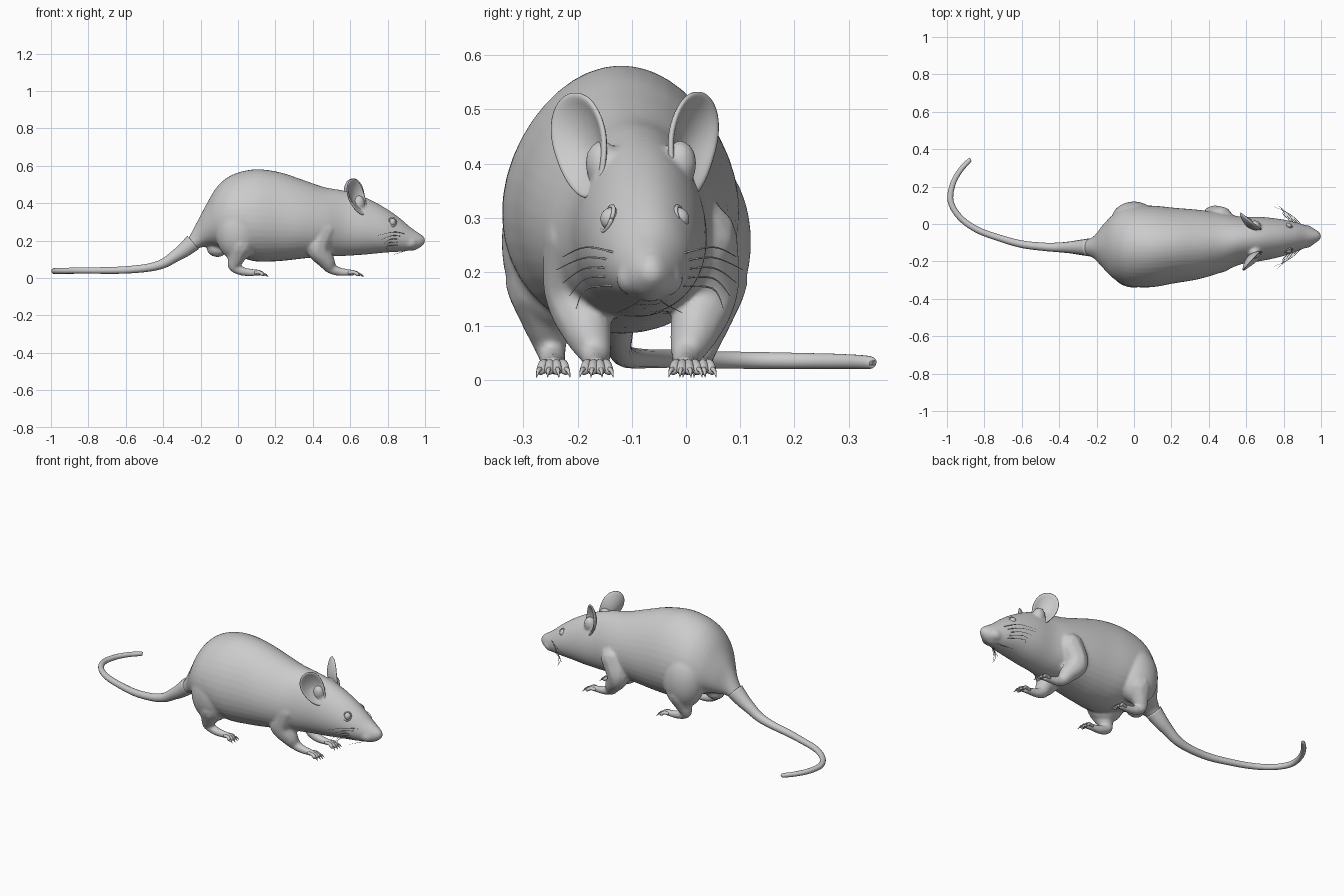
import bpy, bmesh, math
from mathutils import Vector, Matrix

cube = bpy.data.objects.get("Cube")
if cube:
    bpy.data.objects.remove(cube)

grey = bpy.data.materials.new("plain_grey")
grey.use_nodes = True
grey.diffuse_color = (0.6, 0.6, 0.6, 1)
grey.node_tree.nodes["Principled BSDF"].inputs["Base Color"].default_value = grey.diffuse_color


def sample(keys, steps):
    """Smooth interpolation through key tuples of any length."""
    out = []
    for i in range(len(keys) - 1):
        a, b, c, d = (keys[max(0, min(len(keys) - 1, i + k))] for k in (-1, 0, 1, 2))
        for s in range(steps):
            t = s / steps
            out.append(tuple(
                q + 0.5 * t * (r - p + t * (2 * p - 5 * q + 4 * r - w + t * (3 * (q - r) + w - p)))
                for p, q, r, w in zip(a, b, c, d)))
    return out + [keys[-1]]


def finish(name, bm):
    bmesh.ops.recalc_face_normals(bm, faces=bm.faces)
    for f in bm.faces:
        f.smooth = True
    mesh = bpy.data.meshes.new(name)
    bm.to_mesh(mesh)
    bm.free()
    mesh.materials.append(grey)
    obj = bpy.data.objects.new(name, mesh)
    bpy.context.collection.objects.link(obj)
    return obj


def ball(bm, centre, size, detail=2):
    m = Matrix.Translation(centre) @ Matrix.Diagonal((*size, 1))
    bmesh.ops.create_icosphere(bm, subdivisions=detail, radius=1, matrix=m)


def limb(bm, keys):
    for x, y, z, r in sample(keys, 7):
        ball(bm, (x, y, z), (r, r, r))


def tubes(name, paths, sides=8):
    """One mesh of tapered tubes; each path is a list of (x, y, z, radius)."""
    bm = bmesh.new()
    for path in paths:
        rings = []
        pts = [Vector(p[:3]) for p in path]
        for i, p in enumerate(pts):
            t = (pts[min(i + 1, len(pts) - 1)] - pts[max(i - 1, 0)]).normalized()
            side = t.cross(Vector((0, 0, 1))).normalized()
            up = side.cross(t)
            turn = [2 * math.pi * k / sides for k in range(sides)]
            rings.append([bm.verts.new(p + path[i][3] * (side * math.cos(a) + up * math.sin(a)))
                          for a in turn])
        skin(bm, rings)
    return finish(name, bm)


def skin(bm, rings):
    n = len(rings[0])
    for a, b in zip(rings, rings[1:]):
        for k in range(n):
            bm.faces.new((a[k], a[(k + 1) % n], b[(k + 1) % n], b[k]))
    bm.faces.new(rings[0])
    bm.faces.new(rings[-1])


# Torso and head: x, y, z of the section centre, half width, half height
sections = [
    (-.34, -.125, .118, .024, .024), (-.28, -.125, .15, .036, .042),
    (-.22, -.125, .225, .055, .072), (-.17, -.12, .28, .11, .112),
    (-.11, -.12, .325, .17, .165), (-.03, -.12, .34, .21, .212),
    (.09, -.12, .335, .217, .246), (.22, -.115, .328, .2, .238),
    (.34, -.11, .315, .185, .212), (.46, -.1, .30, .16, .186),
    (.57, -.088, .292, .127, .174), (.68, -.08, .278, .117, .153),
    (.78, -.075, .257, .101, .122), (.86, -.07, .232, .08, .092),
    (.92, -.067, .21, .059, .063), (.96, -.066, .2, .042, .045),
    (.985, -.065, .2, .026, .028), (1.0, -.065, .2, .01, .011)]
bm = bmesh.new()
rings = []
for x, y, z, w, h in sample(sections, 4):
    turn = [2 * math.pi * k / 40 for k in range(40)]
    rings.append([bm.verts.new((x, y + w * math.cos(a) * (1 - .12 * math.sin(a)),
                                z + h * math.sin(a))) for a in turn])
skin(bm, rings)

# Nose, lower lip and rump bulges
ball(bm, (.982, -.066, .195), (.017, .021, .017))
ball(bm, (.925, -.067, .16), (.035, .025, .016))
ball(bm, (-.11, -.12, .16), (.06, .05, .05))

FRONT_MID, HIND_MID = -.083, -.11
for s in (-1, 1):
    # Whisker pads and ear roots
    ball(bm, (.92, -.067 + s * .03, .188), (.042, .033, .034))
    ball(bm, (.645, -.083 + s * .072, .40), (.035, .032, .045))
    # Front legs
    limb(bm, [(.46, FRONT_MID + s * .105, .26, .075), (.425, FRONT_MID + s * .118, .165, .063),
              (.47, FRONT_MID + s * .1, .095, .047), (.495, FRONT_MID + s * .086, .055, .032),
              (.54, FRONT_MID + s * .082, .034, .024), (.61, FRONT_MID + s * .082, .028, .018)])
    # Hind legs
    ball(bm, (0, HIND_MID + s * .13, .255), (.122, .1, .165), 4)
    limb(bm, [(.01, HIND_MID + s * .15, .18, .075), (-.01, HIND_MID + s * .146, .11, .047),
              (-.022, HIND_MID + s * .14, .062, .03), (.03, HIND_MID + s * .135, .034, .024),
              (.11, HIND_MID + s * .135, .028, .018)])
body = finish("body", bm)
remesh = body.modifiers.new("blend_parts", "REMESH")
remesh.mode = "VOXEL"
remesh.voxel_size = .007
remesh.use_smooth_shade = True
soften = body.modifiers.new("soften", "SMOOTH")
soften.factor = .5
soften.iterations = 8

# Tail
tubes("tail", [sample([
    (-.24, -.125, .19, .048), (-.29, -.125, .148, .04), (-.34, -.125, .114, .032),
    (-.4, -.125, .077, .026), (-.48, -.122, .055, .022), (-.6, -.108, .043, .02),
    (-.72, -.075, .04, .018), (-.84, -.03, .04, .017), (-.93, .035, .038, .016),
    (-.98, .12, .037, .016), (-.97, .21, .036, .015), (-.93, .285, .035, .014),
    (-.882, .338, .033, .012), (-.875, .345, .032, .005)], 5)], 14)

# Toes and claws
for name, x, mid, off, reach in (("front", .6, FRONT_MID, .082, .05),
                                 ("hind", .1, HIND_MID, .135, .04)):
    for s, side in ((-1, "near"), (1, "far")):
        toes, claws = [], []
        for k in (-1.5, -.5, .5, 1.5):
            y = mid + s * off
            length = reach - .006 * abs(k)
            fan = k * .008
            toes.append(sample([
                (x - .01, y + k * .007, .028, .01),
                (x + length * .5, y + k * .007 + fan * .6, .03, .0095),
                (x + length, y + k * .007 + fan, .018, .009),
                (x + length + .007, y + k * .007 + fan * 1.2, .016, .003)], 3))
            claws.append(sample([
                (x + length, y + k * .007 + fan, .021, .005),
                (x + length + .014, y + k * .007 + fan * 1.4, .018, .004),
                (x + length + .025, y + k * .007 + fan * 1.7, .006, .0008)], 3))
        tubes(f"{name}_toes_{side}", toes)
        tubes(f"{name}_claws_{side}", claws, 6)


def ear(name, centre, up, out, tall, wide):
    """Cupped egg-shaped shell opening forwards and outwards."""
    u = Vector(up).normalized()
    v = Vector(out)
    v = (v - u * u.dot(v)).normalized()
    n = u.cross(v)
    if n.x < 0:
        n = -n
    bm = bmesh.new()
    hub = bm.verts.new(Vector(centre) - n * .03)
    last = None
    for step in range(1, 7):
        r = step / 6
        ring = []
        for k in range(28):
            a = 2 * math.pi * k / 28
            across = wide * r * math.cos(a) * (1 + .2 * math.sin(a))
            curl = .03 * (r * r - 1) + .012 * r * max(0, -math.sin(a))
            ring.append(bm.verts.new(Vector(centre) + u * tall * r * math.sin(a)
                                     + v * across + n * curl))
        for k in range(28):
            j = (k + 1) % 28
            if last:
                bm.faces.new((last[k], last[j], ring[j], ring[k]))
            else:
                bm.faces.new((hub, ring[j], ring[k]))
        last = ring
    obj = finish(name, bm)
    shell = obj.modifiers.new("thickness", "SOLIDIFY")
    shell.thickness = .011
    shell.offset = 0
    obj.modifiers.new("rounding", "SUBSURF").levels = 1


ear("ear_near", (.637, -.195, .432), (-.35, -.28, 1), (-.6, -.7, -.1), .105, .062)
ear("ear_far", (.628, .012, .432), (-.28, .25, 1), (-.75, .62, -.1), .105, .066)

for s, side in ((-1, "near"), (1, "far")):
    # Eyes with a thin lid ring
    bm = bmesh.new()
    ball(bm, (.826, -.076 + s * .062, .298), (.018, .02, .021), 3)
    finish("eye_" + side, bm)
    lid = []
    for k in range(25):
        a = 2 * math.pi * k / 24
        lid.append((.826 + .02 * math.cos(a),
                    -.076 + s * (.068 - .007 * math.cos(a) - .008 * math.sin(a)),
                    .298 + .023 * math.sin(a), .004))
    tubes("eyelid_" + side, [lid], 6)

    # Whiskers
    hairs = []
    for k in range(5):
        z = .24 - .014 * k
        end = .228 - .024 * k
        spread = .172 - .012 * abs(k - 1)
        hairs.append(sample([
            (.91 - .006 * k, -.067 + s * .045, z - .01, .0022),
            (.84 - .01 * k, -.067 + s * .115, (z + end) / 2 + .012, .0016),
            (.75 + .014 * k, -.067 + s * spread, end, .0006)], 5))
    hairs.append(sample([(.92, -.067 + s * .012, .155, .0016), (.88, -.067 + s * .03, .14, .0012),
                         (.83, -.067 + s * .06, .125, .0006)], 4))
    tubes("whiskers_" + side, hairs, 5)
